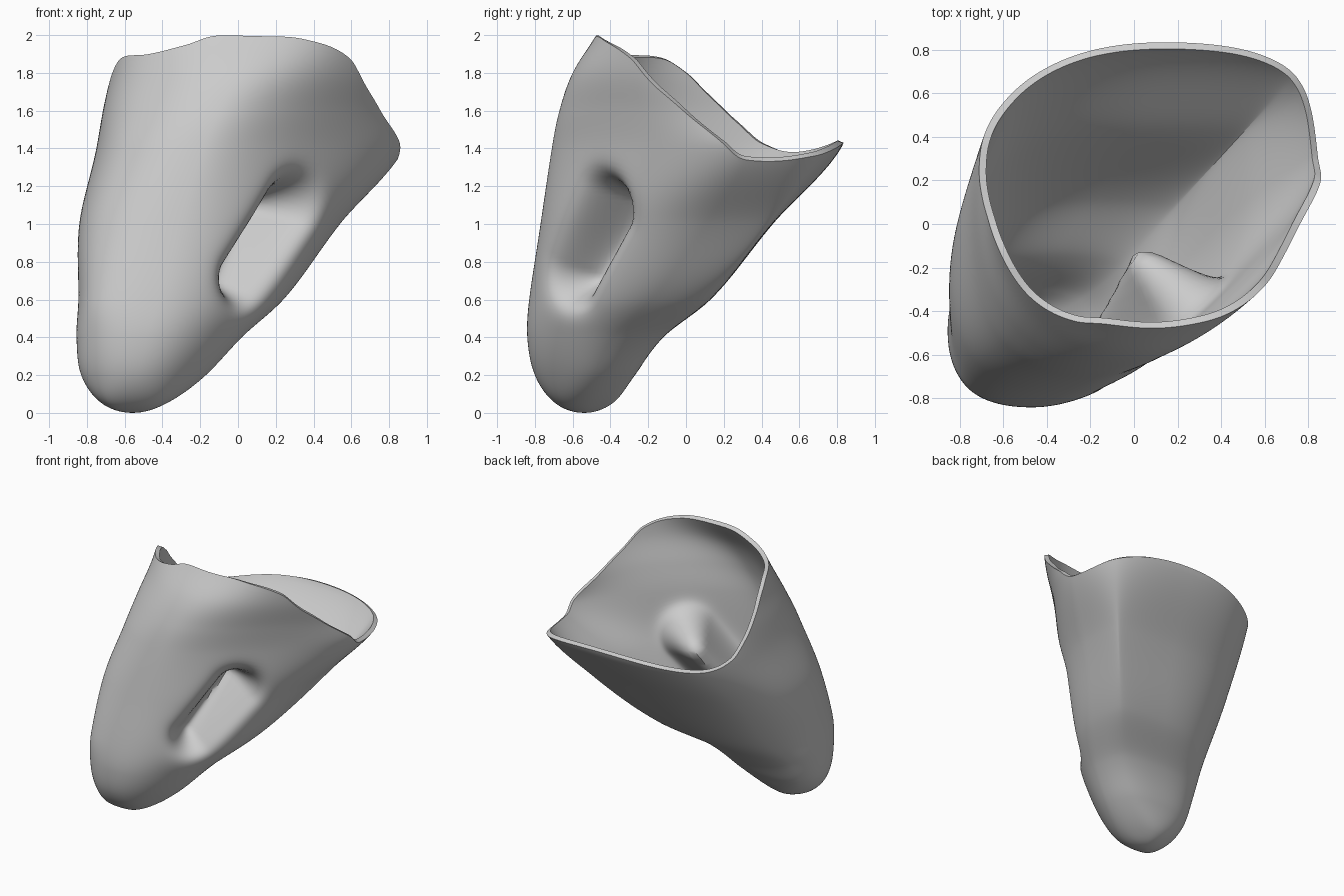
import bpy, bmesh, math
from mathutils import Vector

cube = bpy.data.objects.get("Cube")
if cube:
    bpy.data.objects.remove(cube, do_unlink=True)

SIDES, ROWS, WALL = 240, 100, 0.033

# Horizontal sections: height, then reach in eight directions (every 45 degrees from +x)
SECTIONS = [
    (0.0, (-.56, -.78, -.54, .01, .56, .78, .54, -.01)),
    (0.05, (-.38, -.62, -.39, .16, .72, .95, .69, .16)),
    (0.2, (-.17, -.4, -.27, .29, .83, 1.04, .8, .29)),
    (0.4, (.02, -.16, -.12, .37, .855, 1.07, .84, .39)),
    (0.6, (.24, .2, .13, .46, .845, 1.06, .83, .46)),
    (1.0, (.54, .67, .46, .65, .84, .96, .77, .52)),
    (1.4, (.88, 1.03, .82, .83, .75, .81, .71, .55)),
    (1.6, (.87, 1.03, .84, .84, .715, .72, .67, .58)),
    (1.8, (.85, 1.0, .84, .84, .675, .62, .6, .62)),
    (2.0, (.84, .99, .84, .83, .66, .53, .475, .63)),
]

# Rim: facing angle in degrees, height
RIM = [(0, 1.34), (45, 1.36), (90, 1.43), (135, 1.37), (156, 1.43), (168, 1.55),
       (180, 1.69), (190, 1.8), (203, 1.88), (225, 1.9), (245, 1.95), (256, 1.995),
       (270, 1.995), (290, 1.98), (315, 1.88), (328, 1.7), (345, 1.45)]


def spline(points, x):
    """Smooth curve through (x, y) pairs with uneven spacing."""
    def slope(k):
        a, b = points[max(k - 1, 0)], points[min(k + 1, len(points) - 1)]
        return (b[1] - a[1]) / (b[0] - a[0])
    i = 0
    while i < len(points) - 2 and x > points[i + 1][0]:
        i += 1
    (x0, y0), (x1, y1) = points[i], points[i + 1]
    h = x1 - x0
    t = (x - x0) / h
    return (y0 * (1 + 2 * t) * (1 - t) ** 2 + y1 * t * t * (3 - 2 * t)
            + h * slope(i) * t * (1 - t) ** 2 - h * slope(i + 1) * t * t * (1 - t))


# One curve per direction, running up the height
REACH = [[(math.sqrt(z), reach[k]) for z, reach in SECTIONS] for k in range(8)]


def section_point(angle, z):
    """Point on the rounded octagon whose edges lie at the eight reaches."""
    step = math.pi / 4
    k, t = divmod(angle / step, 1)
    k = int(k)
    reach = [spline(REACH[(k + n) % 8], math.sqrt(z)) for n in (-1, 0, 1, 2)]
    corners = []
    for n in range(3):
        a = (k + n - 1) * step
        side = (reach[n + 1] - reach[n] * math.cos(step)) / math.sin(step)
        corners.append(Vector((reach[n] * math.cos(a) - side * math.sin(a),
                               reach[n] * math.sin(a) + side * math.cos(a), z)))
    before, corner, after = corners
    start, end = (before + corner) / 2, (corner + after) / 2
    return start * (1 - t) ** 2 + corner * 2 * t * (1 - t) + end * t * t


def press_groove(p, angle):
    """Push the slanted groove into the front corner of the wall."""
    facing = math.cos(angle - math.radians(315))
    if facing <= 0:
        return p
    start, end = Vector((-.4, .72)), Vector((-.1, 1.09))
    spot = Vector(((p.x + p.y) / math.sqrt(2), p.z))
    axis = end - start
    along = min(max((spot - start).dot(axis) / axis.length_squared, 0), 1)
    off = (spot - (start + axis * along)).length
    depth = (0.26 + 0.14 * along) * math.exp(-(off / 0.085) ** 2 / 2)
    return p + Vector((-1, 1, 0)).normalized() * depth * min(1, facing * 2)


# Socket wall, lofted from the rounded tip up to the wavy rim
wrapped = [(a + turn, z) for turn in (-360, 0, 360) for a, z in RIM]
bm = bmesh.new()
tip = bm.verts.new((-.56, -.54, 0))
rings = [[] for _ in range(ROWS)]
for i in range(SIDES):
    angle = 2 * math.pi * i / SIDES
    rim_height = spline(wrapped, math.degrees(angle))
    for j, ring in enumerate(rings):
        z = rim_height * ((j + 1) / ROWS) ** 1.5
        ring.append(bm.verts.new(press_groove(section_point(angle, z), angle)))
for i in range(SIDES):
    k = (i + 1) % SIDES
    bm.faces.new((tip, rings[0][k], rings[0][i]))
    for low, high in zip(rings, rings[1:]):
        bm.faces.new((low[i], low[k], high[k], high[i]))
mesh = bpy.data.meshes.new("socket_shell")
bm.to_mesh(mesh)
bm.free()

shell = bpy.data.objects.new("socket_shell", mesh)
bpy.context.collection.objects.link(shell)
bpy.ops.object.select_all(action='DESELECT')
shell.select_set(True)
bpy.context.view_layer.objects.active = shell

# Wall thickness, inward
wall = shell.modifiers.new("wall", 'SOLIDIFY')
wall.thickness = WALL
wall.offset = -1
bpy.ops.object.modifier_apply(modifier=wall.name)
bpy.ops.object.shade_smooth_by_angle(angle=math.radians(45))

# Plain grey material
grey = bpy.data.materials.new("light_grey")
grey.use_nodes = True
colour = (0.6, 0.6, 0.6, 1)
grey.diffuse_color = colour
grey.node_tree.nodes["Principled BSDF"].inputs["Base Color"].default_value = colour
mesh.materials.append(grey)
